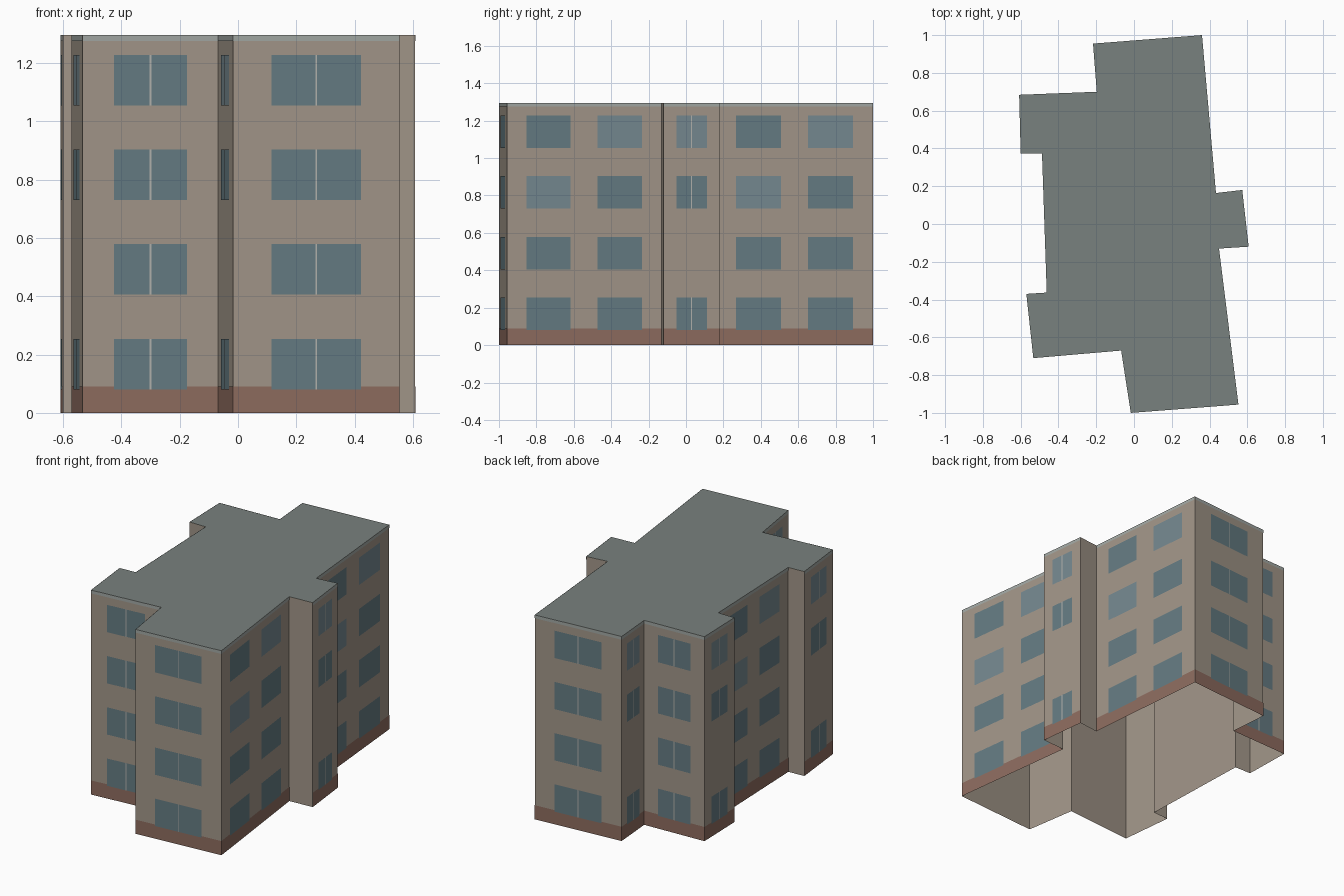
import bpy, math
from mathutils import Vector

if "Cube" in bpy.data.objects:
    bpy.data.objects.remove(bpy.data.objects["Cube"])

H = 1.295
# Counter-clockwise outline of the building
OUTLINE = [(-0.017, -1.0), (0.553, -0.956), (0.45, -0.13), (0.607, -0.12),
           (0.573, 0.18), (0.434, 0.164), (0.36, 1.0), (-0.217, 0.955),
           (-0.197, 0.70), (-0.608, 0.684), (-0.60, 0.373), (-0.487, 0.372),
           (-0.462, -0.363), (-0.57, -0.37), (-0.533, -0.71), (-0.068, -0.67)]
PTS = [Vector(p) for p in OUTLINE]
N = len(PTS)


def material(name, rgb):
    m = bpy.data.materials.new(name)
    m.diffuse_color = (*rgb, 1)
    m.use_nodes = True
    m.node_tree.nodes["Principled BSDF"].inputs["Base Color"].default_value = m.diffuse_color
    return m


def build(name, verts, faces, mat):
    me = bpy.data.meshes.new(name)
    me.from_pydata(verts, [], faces)
    me.materials.append(mat)
    ob = bpy.data.objects.new(name, me)
    bpy.context.collection.objects.link(ob)
    return ob


def build_panels(name, quads, mat):
    verts = [v for q in quads for v in q]
    build(name, verts, [tuple(range(i, i + 4)) for i in range(0, len(verts), 4)], mat)


def panel(a, b, t0, t1, z0, z1, off):
    """Upright rectangle lying on the wall a-b, lifted slightly outwards."""
    d = (b - a).normalized()
    n = Vector((d.y, -d.x)) * off
    p, q = a.lerp(b, t0) + n, a.lerp(b, t1) + n
    return [(p.x, p.y, z0), (q.x, q.y, z0), (q.x, q.y, z1), (p.x, p.y, z1)]


# Wall shell (open underneath) and flat roof
low = [(p.x, p.y, 0) for p in PTS]
top = [(p.x, p.y, H) for p in PTS]
build("walls", low + top,
      [(i, (i + 1) % N, N + (i + 1) % N, N + i) for i in range(N)],
      material("plaster", (0.36, 0.305, 0.25)))
build("roof", top, [tuple(range(N))], material("roof_grey", (0.19, 0.22, 0.21)))

# Facade details: wall length decides the window layout
plinth, trim, dark, light, bars = [], [], [], [], []
for i in range(N):
    a, b = PTS[i], PTS[(i + 1) % N]
    length = (b - a).length
    if length < 0.2:            # blank returns of the bays
        continue
    plinth.append(panel(a, b, 0, 1, 0, 0.09, 0.001))
    trim.append(panel(a, b, 0, 1, 1.275, H, 0.001))
    for floor in range(4):
        if length < 0.4 and floor == 1:
            continue
        z0 = 0.081 + 0.3245 * floor
        z1 = z0 + 0.173
        if length > 0.7:        # two separate windows
            for col, t in enumerate((0.124, 0.584)):
                pale = floor >= 2 and (floor + col) % 2 == 0
                (light if pale else dark).append(
                    panel(a, b, t, t + 0.287, z0, z1, 0.002))
        else:                   # one double window with a centre bar
            pale = length < 0.4 and floor == 3
            (light if pale else dark).append(
                panel(a, b, 0.23, 0.77, z0, z1, 0.002))
            h = 0.003 / length
            bars.append(panel(a, b, 0.5 - h, 0.5 + h, z0, z1, 0.003))

build_panels("plinth", plinth, material("brick", (0.27, 0.15, 0.115)))
build_panels("roof_trim", trim, material("trim_grey", (0.36, 0.39, 0.37)))
build_panels("windows", dark, material("glass", (0.13, 0.20, 0.225)))
build_panels("pale_windows", light, material("pale_glass", (0.18, 0.25, 0.28)))
build_panels("window_bars", bars, material("window_bar", (0.45, 0.45, 0.42)))
